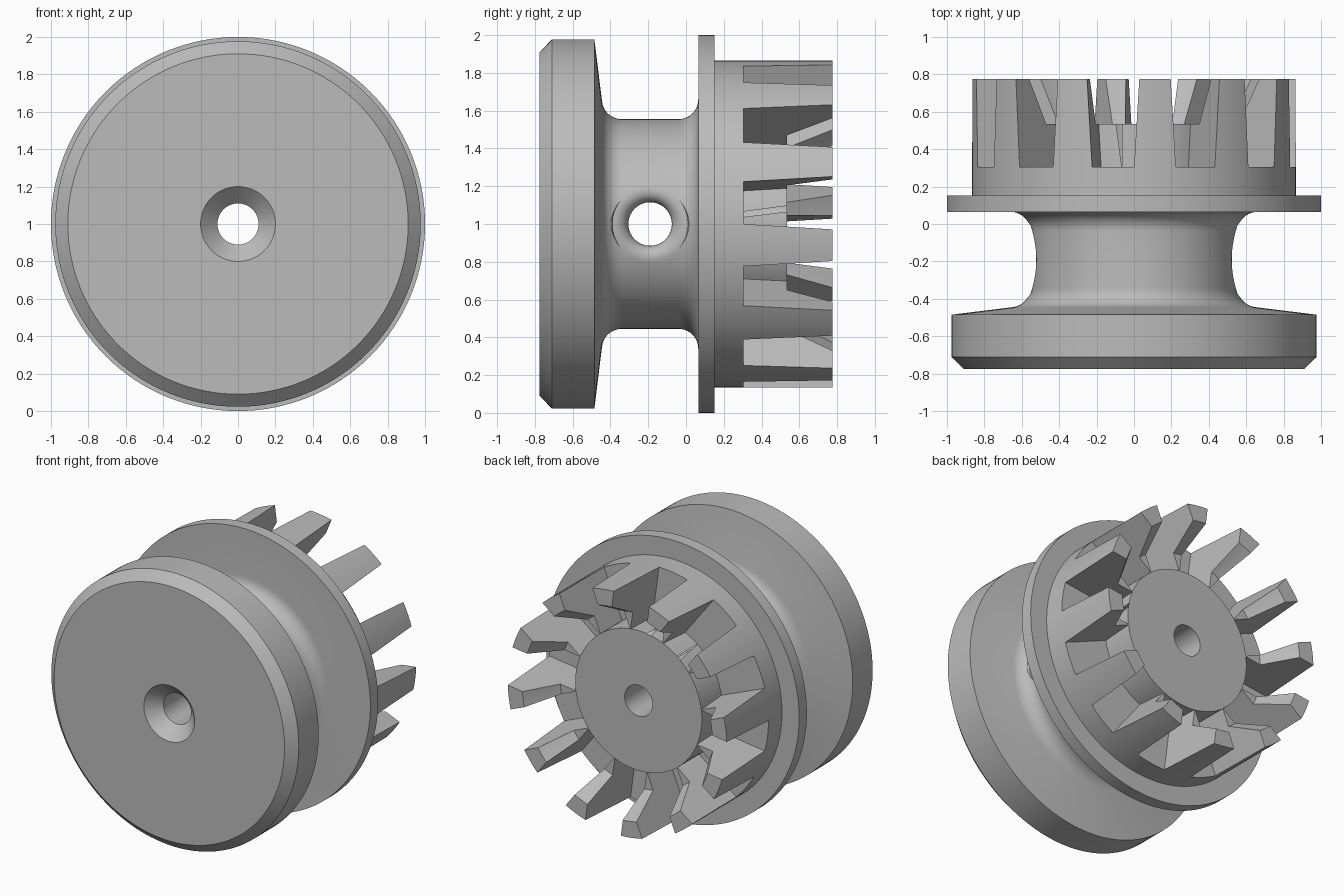
import bpy, bmesh, math
from mathutils import Matrix, Vector

if "Cube" in bpy.data.objects:
    bpy.data.objects.remove(bpy.data.objects["Cube"])

SEG = 128
NECK_R = 0.555
HOLE_Y = -0.19

steel = bpy.data.materials.new("grey_steel")
steel.use_nodes = True
steel.diffuse_color = (0.5, 0.5, 0.5, 1)
steel.node_tree.nodes["Principled BSDF"].inputs["Base Color"].default_value = (0.5, 0.5, 0.5, 1)


def add_object(name, bm):
    bmesh.ops.recalc_face_normals(bm, faces=bm.faces)
    mesh = bpy.data.meshes.new(name)
    bm.to_mesh(mesh)
    bm.free()
    obj = bpy.data.objects.new(name, mesh)
    obj.data.materials.append(steel)
    bpy.context.collection.objects.link(obj)
    return obj


def bridge(bm, rings, closed):
    pairs = list(zip(rings, rings[1:] + rings[:1])) if closed else list(zip(rings, rings[1:]))
    for a, b in pairs:
        for i in range(len(a)):
            j = (i + 1) % len(a)
            bm.faces.new((a[i], a[j], b[j], b[i]))


def fillet(cy, cr, radius, start, end, steps=10):
    angles = [math.radians(start + (end - start) * i / steps) for i in range(steps + 1)]
    return [(cy + radius * math.cos(a), cr + radius * math.sin(a)) for a in angles]


def cut(target, cutter):
    mod = target.modifiers.new("cut", "BOOLEAN")
    mod.operation = "DIFFERENCE"
    mod.solver = "EXACT"
    mod.object = cutter
    bpy.context.view_layer.objects.active = target
    bpy.ops.object.modifier_apply(modifier=mod.name)
    bpy.data.objects.remove(cutter)


# Turned body: closed (y, radius) section with its countersunk bore and conical recess
profile = [(-0.775, 0.2), (-0.775, 0.91), (-0.71, 0.977), (-0.485, 0.977)]
profile += fillet(-0.34, NECK_R + 0.105, 0.105, 188, 270)
profile += fillet(-0.04, NECK_R + 0.105, 0.105, 270, 360)
profile += [(0.065, 1.0), (0.152, 1.0), (0.152, 0.865), (0.775, 0.865),
            (0.775, 0.75), (0.535, 0.62), (0.535, 0.11), (-0.685, 0.11)]
bm = bmesh.new()
rings = []
for y, r in profile:
    rings.append([bm.verts.new((r * math.cos(math.tau * i / SEG), y, 1 + r * math.sin(math.tau * i / SEG)))
                  for i in range(SEG)])
bridge(bm, rings, closed=True)
body = add_object("spool_body", bm)

# Cross hole through the neck, with rounded mouths that follow the neck surface
bm = bmesh.new()
mouth = [(0.115 + 0.085 * (1 - math.cos(t)), 0.085 * (math.sin(t) - 1))
         for t in [math.pi / 2 * k / 8 for k in range(9)]] + [(0.212, 0.03)]
rings = []
for side, steps in ((-1, mouth[::-1]), (1, mouth)):
    for r, lift in steps:
        ring = []
        for i in range(64):
            a = math.tau * i / 64
            dz = r * math.sin(a)
            x = math.sqrt(NECK_R ** 2 - dz ** 2) + lift
            ring.append(bm.verts.new((side * x, HOLE_Y + r * math.cos(a), 1 + dz)))
        rings.append(ring)
bridge(bm, rings, closed=False)
bm.faces.new(rings[0])
bm.faces.new(rings[-1])
cut(body, add_object("cross_hole_cutter", bm))

# Twelve flared slots with a rounded inner end leave the crown of teeth
for k in range(12):
    bm = bmesh.new()
    rings = []
    for y, half in ((0.305, 0.113), (0.825, 0.144)):
        ring = []
        for i in range(9):
            w = half * (i / 4 - 1)
            ring.append((math.sqrt(0.5 ** 2 - w * w), y, w))
        ring += [(1.1, y, half), (1.1, y, -half)]
        rings.append([bm.verts.new(p) for p in ring])
    bridge(bm, rings, closed=False)
    bm.faces.new(rings[0])
    bm.faces.new(rings[1])
    turn = Matrix.Translation((0, 0, 1)) @ Matrix.Rotation(-math.radians(7.5 + 30 * k), 4, "Y")
    bm.transform(turn)
    cut(body, add_object("slot_cutter", bm))

# Smooth turned surfaces with crisp edges
bpy.ops.object.select_all(action="DESELECT")
body.select_set(True)
bpy.context.view_layer.objects.active = body
bpy.ops.object.shade_smooth_by_angle(angle=math.radians(25))
